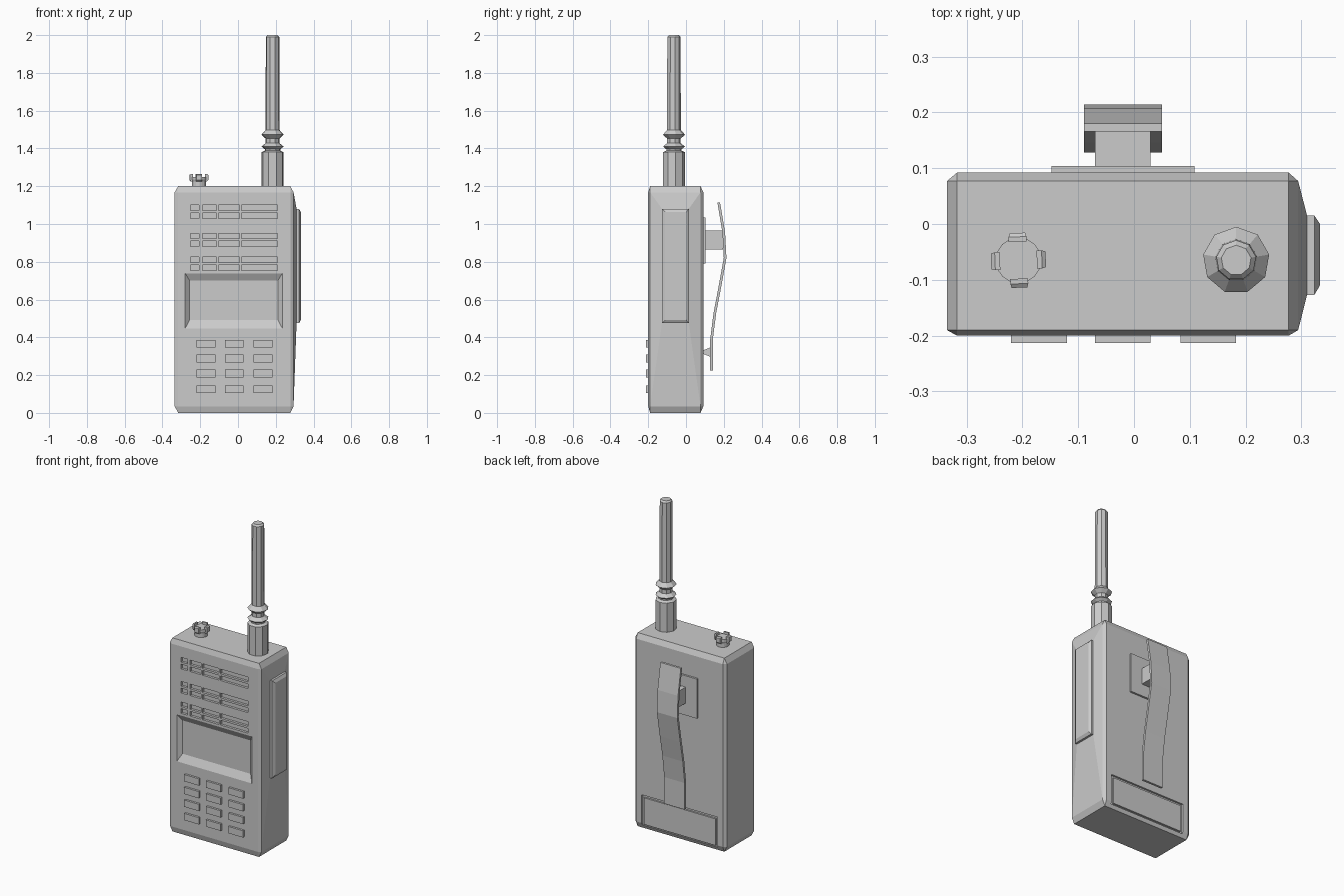
import bpy, bmesh, math
from mathutils import Matrix

if "Cube" in bpy.data.objects:
    bpy.data.objects.remove(bpy.data.objects["Cube"])


def finish(bm, name):
    bmesh.ops.recalc_face_normals(bm, faces=bm.faces)
    me = bpy.data.meshes.new(name)
    bm.to_mesh(me)
    bm.free()
    ob = bpy.data.objects.new(name, me)
    bpy.context.collection.objects.link(ob)
    return ob


def add_hull(bm, pts):
    part = bmesh.new()
    for p in pts:
        part.verts.new(p)
    bmesh.ops.convex_hull(part, input=part.verts)
    bmesh.ops.dissolve_limit(part, angle_limit=math.radians(0.5), verts=part.verts, edges=part.edges)
    bmesh.ops.recalc_face_normals(part, faces=part.faces)
    tmp = bpy.data.meshes.new("tmp")
    part.to_mesh(tmp)
    part.free()
    bm.from_mesh(tmp)
    bpy.data.meshes.remove(tmp)


def corners(x, y, z):
    return [(a, b, c) for a in x for b in y for c in z]


def hull(name, pts):
    bm = bmesh.new()
    add_hull(bm, pts)
    return finish(bm, name)


def box(name, x, y, z):
    return hull(name, corners(x, y, z))


def lathe(name, profile, sides, centre, start):
    bm = bmesh.new()
    rings = []
    for r, z in profile:
        rings.append([bm.verts.new((centre[0] + r * math.cos(start + i * math.tau / sides),
                                    centre[1] + r * math.sin(start + i * math.tau / sides), z))
                      for i in range(sides)])
    for a, b in zip(rings, rings[1:]):
        for i in range(sides):
            j = (i + 1) % sides
            bm.faces.new((a[i], a[j], b[j], b[i]))
    bm.faces.new(rings[0][::-1])
    bm.faces.new(rings[-1])
    return finish(bm, name)


# Body: chamfered box whose right side swells towards the side button
X, Y, Z = (-0.335, 0.294), (-0.2, 0.092), (0, 1.2)
xi, yi, zi = (-0.317, 0.277), (-0.19, 0.077), (0.035, 1.168)
body = hull("body", corners(X, yi, zi) + corners(xi, Y, zi) + corners(xi, yi, Z)
            + corners((0.31,), (-0.127, 0.015), (0.475, 1.08)))

# Cutters: speaker slots, screen recess, rear cover recess
bm = bmesh.new()
columns = [(-0.251, -0.207), (-0.188, -0.114), (-0.103, 0.008), (0.019, 0.209)]
for top in (1.1, 0.951, 0.824):
    for z in (top, top - 0.042):
        for col in columns:
            add_hull(bm, corners(col, (-0.22, -0.185), (z - 0.029, z)))
add_hull(bm, corners((-0.28, 0.235), (-0.2005,), (0.447, 0.74))
         + corners((-0.28, 0.235), (-0.22,), (0.447, 0.74))
         + corners((-0.256, 0.211), (-0.178,), (0.493, 0.7)))
add_hull(bm, corners((-0.28, 0.24), (0.08, 0.11), (0.022, 0.21)))
cutter = finish(bm, "cutter")
cutter.hide_render = True
mod = body.modifiers.new("cut", 'BOOLEAN')
mod.operation = 'DIFFERENCE'
mod.solver = 'EXACT'
mod.object = cutter
bpy.context.view_layer.objects.active = body
bpy.ops.object.modifier_apply(modifier="cut")
bpy.data.objects.remove(cutter)

# Rear cover panel
box("rear_cover", (-0.265, 0.225), (0.075, 0.091), (0.03, 0.195))

# Side button
hull("side_button", corners((0.305, 0.323), (-0.127, 0.015), (0.475, 1.08))
     + corners((0.333,), (-0.11, 0.0), (0.492, 1.063)))

# Keypad
for r, z in enumerate((0.366, 0.287, 0.208, 0.125)):
    for c, x in enumerate((-0.17, -0.02, 0.133)):
        box(f"key_{r}_{c}", (x - 0.05, x + 0.05), (-0.213, -0.19), (z - 0.021, z + 0.021))

# Antenna
lathe("antenna", [(0.06, 1.19), (0.06, 1.38), (0.042, 1.388), (0.042, 1.396), (0.06, 1.41),
                  (0.037, 1.428), (0.037, 1.452), (0.06, 1.473), (0.038, 1.497),
                  (0.036, 1.99), (0.027, 2.0)], 9, (0.183, -0.065), math.pi / 2)

# Knob with four grip tabs
kc = (-0.207, -0.065)
lathe("knob", [(0.037, 1.19), (0.037, 1.225), (0.041, 1.235), (0.041, 1.25)], 16, kc, 0)
for i in range(4):
    tab = hull(f"knob_tab_{i}", corners((0.033, 0.042), (-0.016, 0.016), (1.225, 1.265))
               + corners((0.049,), (-0.014, 0.014), (1.232, 1.26)))
    tab.data.transform(Matrix.Translation((kc[0], kc[1], 0))
                       @ Matrix.Rotation(i * math.pi / 2 + 0.04, 4, 'Z'))

# Belt clip mount
box("clip_plate", (-0.148, 0.108), (0.085, 0.104), (0.79, 1.035))
box("clip_block", (-0.07, 0.03), (0.1, 0.196), (0.865, 0.965))

# Belt clip strap: bent profile extruded across x
outer = [(0.18, 1.115), (0.207, 0.955), (0.214, 0.82), (0.185, 0.66), (0.16, 0.53), (0.142, 0.39), (0.142, 0.225)]
bm = bmesh.new()
loop = outer + [(y - 0.014, z) for y, z in reversed(outer)]
rows = [[bm.verts.new((x, y, z)) for y, z in loop] for x in (-0.09, 0.05)]
n, k = len(loop), len(outer)
for i in range(n):
    bm.faces.new((rows[0][i], rows[0][(i + 1) % n], rows[1][(i + 1) % n], rows[1][i]))
for row in rows:
    for i in range(k - 1):
        bm.faces.new((row[i], row[i + 1], row[n - 2 - i], row[n - 1 - i]))
finish(bm, "clip_strap")

# Small stop between strap and body
hull("clip_stop", corners((-0.045, 0.005), (0.13,), (0.297, 0.347))
     + corners((-0.03, -0.01), (0.085,), (0.315, 0.329)))
